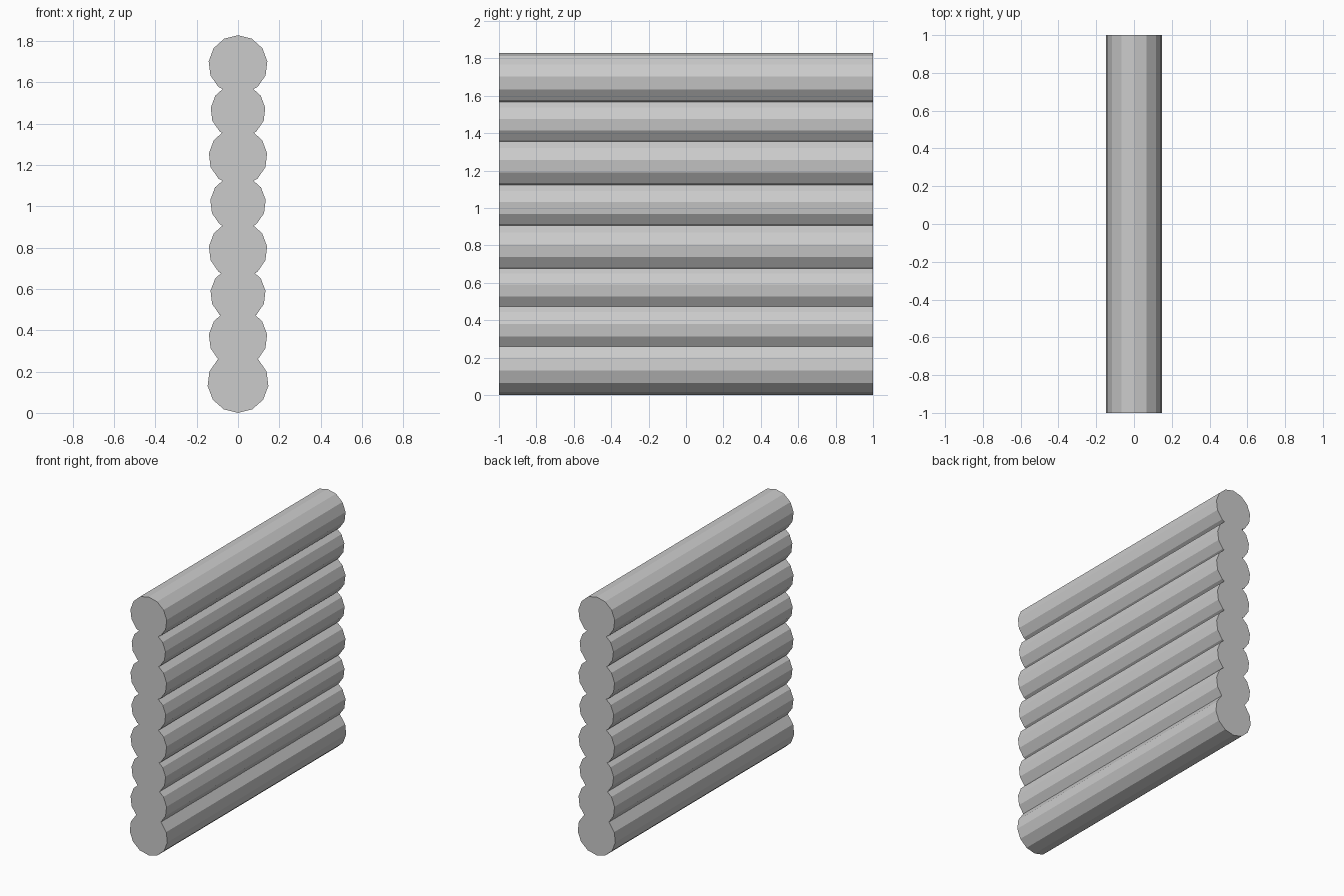
import bpy
from math import pi

if "Cube" in bpy.data.objects:
    bpy.data.objects.remove(bpy.data.objects["Cube"])

SIDES = 13
LENGTH = 2.0

# (centre height, radius) of each log, from the ground up
LOGS = [
    (0.148, 0.148),
    (0.363, 0.142),
    (0.575, 0.134),
    (0.789, 0.142),
    (1.015, 0.135),
    (1.240, 0.142),
    (1.461, 0.133),
    (1.685, 0.143),
]


def add_log(name, z, radius, corner_up=True):
    """Lay one faceted log along y, with a corner pointing up or down."""
    tilt = pi / 2 if corner_up else -pi / 2
    bpy.ops.mesh.primitive_cylinder_add(
        vertices=SIDES, radius=radius, depth=LENGTH,
        location=(0, 0, z), rotation=(tilt, 0, 0))
    log = bpy.context.object
    log.name = name
    bpy.ops.object.transform_apply(location=False, rotation=True, scale=False)
    return log


# Stacked wall logs; the bottom one is turned over
for i, (z, radius) in enumerate(LOGS):
    add_log(f"wall_log_{i + 1}", z, radius, corner_up=i > 0)
